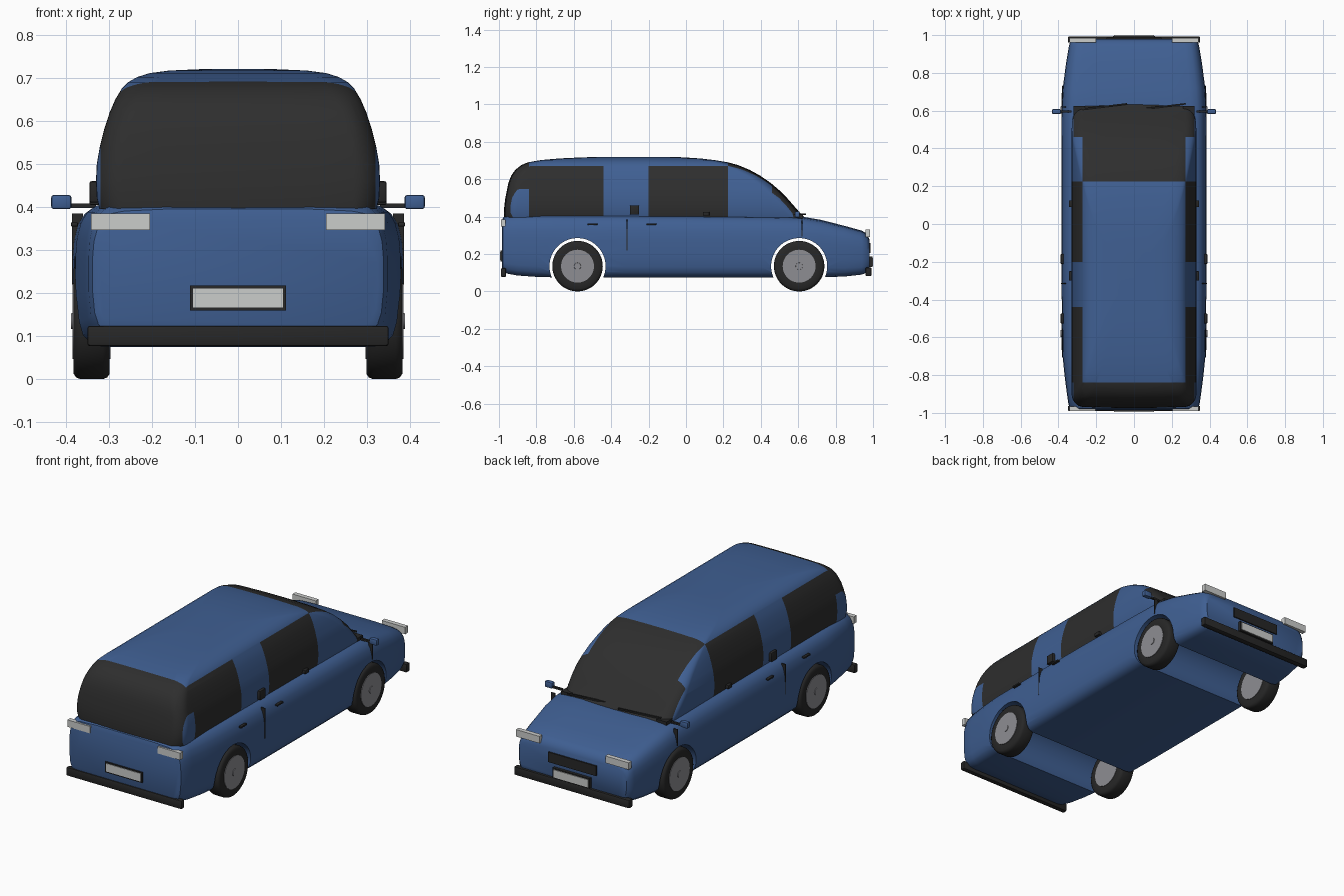
import bpy, bmesh, math
from mathutils import Vector, Matrix

if "Cube" in bpy.data.objects:
    bpy.data.objects.remove(bpy.data.objects["Cube"])


def mat(name, c):
    m = bpy.data.materials.new(name)
    m.diffuse_color = (*c, 1)
    m.use_nodes = True
    m.node_tree.nodes["Principled BSDF"].inputs["Base Color"].default_value = m.diffuse_color
    return m


BLUE = mat("blue_paint", (0.05, 0.115, 0.29))
GLASS = mat("dark_glass", (0.027, 0.027, 0.027))
BLACK = mat("black_trim", (0.02, 0.02, 0.02))
GREY = mat("rim_grey", (0.27, 0.27, 0.29))
LIGHT = mat("light_grey", (0.6, 0.61, 0.6))


def make(name, bm, mats, angle=40):
    bmesh.ops.recalc_face_normals(bm, faces=bm.faces)
    me = bpy.data.meshes.new(name)
    bm.to_mesh(me)
    bm.free()
    for m in mats:
        me.materials.append(m)
    ob = bpy.data.objects.new(name, me)
    bpy.context.collection.objects.link(ob)
    smooth(ob, angle)
    return ob


def smooth(ob, angle):
    bpy.ops.object.select_all(action='DESELECT')
    ob.select_set(True)
    bpy.context.view_layer.objects.active = ob
    bpy.ops.object.shade_smooth_by_angle(angle=math.radians(angle))


def loft(rings):
    bm = bmesh.new()
    vs = [[bm.verts.new(p) for p in r] for r in rings]
    n = len(vs[0])
    for a, b in zip(vs, vs[1:]):
        for i in range(n):
            j = (i + 1) % n
            bm.faces.new((a[i], a[j], b[j], b[i]))
    bm.faces.new(vs[0])
    bm.faces.new(vs[-1])
    return bm


def box(name, x, y, z, m, bevel=0.0):
    bm = bmesh.new()
    bmesh.ops.create_cube(bm, size=1)
    for v in bm.verts:
        v.co = [(a + b) / 2 + c * (b - a) for (a, b), c in zip((x, y, z), v.co)]
    if bevel:
        bmesh.ops.bevel(bm, geom=bm.edges[:], offset=bevel, segments=2, profile=0.5, affect='EDGES')
    return make(name, bm, [m])


def side_box(name, s, x, y, z, m, bevel=0.0):
    return box(name, tuple(sorted((s * x[0], s * x[1]))), y, z, m, bevel)


def spin(name, profile, centre, s, m, n=48):
    """Closed lathe about the x axis; profile holds (x, radius)."""
    rings = [[(s * (centre[0] + x), centre[1] + r * math.cos(2 * math.pi * i / n),
               centre[2] + r * math.sin(2 * math.pi * i / n)) for i in range(n)] for x, r in profile]
    return make(name, loft(rings), [m])


# Lower body: cross-sections along y (y, half width, bottom, top)
stations = [(-.985, .325, .12, .37), (-.978, .338, .105, .395), (-.955, .347, .095, .41),
            (-.9, .355, .085, .414), (-.8, .368, .078, .415), (-.7, .378, .075, .415),
            (-.3, .384, .075, .412), (0, .385, .075, .41), (.4, .384, .075, .405),
            (.62, .383, .075, .40), (.72, .377, .075, .383), (.85, .36, .08, .350),
            (.94, .345, .09, .325), (.965, .338, .1, .31), (.98, .325, .12, .28)]
section = [(.84, 0), (.91, .02), (.96, .08), (.985, .17), (1, .35), (1, .6), (.99, .74),
           (.965, .85), (.925, .92), (.87, .965), (.78, .985), (.5, 1)]
section = section + [(-x, z) for x, z in reversed(section)]
body = make("lower_body", loft([[(w * a, y, b + (t - b) * c) for a, c in section]
                                for y, w, b, t in stations]), [BLUE])

# Wheel arches cut right through the body
WHEELS = (-.58, .605)
for wy in WHEELS:
    cut = spin("arch_cutter", [(-.6, .15), (.6, .15)], (0, wy, .135), 1, BLUE, 64)
    cut.hide_render = True
    mod = body.modifiers.new("arch", 'BOOLEAN')
    mod.operation = 'DIFFERENCE'
    mod.solver = 'EXACT'
    mod.object = cut
    bpy.context.view_layer.objects.active = body
    bpy.ops.object.modifier_apply(modifier="arch")
    bpy.data.objects.remove(cut)
smooth(body, 40)

# Cabin: rounded outlines stacked in z (z, half width, rear y, front y)
layers = [(.395, .322, -.965, .62), (.42, .328, -.966, .595), (.46, .33, -.963, .56), (.50, .328, -.958, .525),
          (.54, .321, -.95, .485), (.58, .311, -.942, .438), (.62, .298, -.926, .38),
          (.65, .285, -.905, .325), (.675, .27, -.873, .265), (.69, .255, -.838, .21),
          (.702, .234, -.77, .14), (.711, .205, -.67, .06), (.717, .16, -.54, -.03),
          (.72, .09, -.4, -.12)]


def outline(z, w, y0, y1):
    r = min(.06, w * .5)
    pts = []
    for cx, cy, a0 in ((w - r, y1 - r, 0), (r - w, y1 - r, 90), (r - w, y0 + r, 180), (w - r, y0 + r, 270)):
        for k in range(9):
            a = math.radians(a0 + 90 * k / 8)
            pts.append((cx + r * math.cos(a), cy + r * math.sin(a)))
        if a0 in (0, 180):   # extra points across windscreen and rear window
            e = pts[-1]
            pts += [(e[0] * (1 - k / 3), e[1]) for k in range(1, 6)]
    out = []
    for x, y in pts:
        t = 1 - (x / w) ** 2
        bulge = .015 * t if y > y1 - r else (-.008 * t if y < y0 + r else 0)
        out.append((x, y + bulge, z))
    return out


bm = loft([outline(*l) for l in layers])
cuts = [((0, y, 0), (0, 1, 0)) for y in (-.84, -.44, -.2, .225, .46)]
cuts += [((x, 0, 0), (1, 0, 0)) for x in (-.319, -.272, .272, .319)] + [((0, 0, .683), (0, 0, 1))]
for co, no in cuts:
    bmesh.ops.bisect_plane(bm, geom=bm.verts[:] + bm.edges[:] + bm.faces[:], plane_co=co, plane_no=no, dist=1e-5)
for f in bm.faces:
    c = f.calc_center_median()
    x, y = abs(c.x), c.y
    side = x > .272 and c.z < .683 and (-.84 < y < -.44 or -.2 < y < .225)
    screen = (y > .225 and x < .272) or (y > .46 and x < .319)
    rear = y < -.84 and x < .319
    f.material_index = 1 if side or screen or rear else 0
make("cabin", bm, [BLUE, GLASS])

# Wheels, mirrors, handles, lamps on both sides
for s, tag in ((1, "right"), (-1, "left")):
    for wy, end in zip(WHEELS, ("rear", "front")):
        c = (.34, wy, .135)
        spin(f"{end}_{tag}_tyre", [(-.042, .10), (-.042, .122), (-.036, .131), (-.026, .135), (.026, .135),
                                   (.036, .131), (.042, .122), (.042, .10)], c, s, BLACK)
        spin(f"{end}_{tag}_rim", [(-.044, .088), (.045, .088)], c, s, GREY)
        spin(f"{end}_{tag}_hub_cap", [(.04, .02), (.048, .018)], c, s, GREY, 24)
    side_box(f"{tag}_mirror", s, (.387, .434), (.582, .608), (.395, .428), BLUE, .006)
    side_box(f"{tag}_mirror_arm", s, (.33, .39), (.59, .602), (.398, .408), BLACK)
    for y in (-.5, -.185):
        side_box(f"{tag}_door_handle", s, (.372, .388), (y - .026, y + .026), (.355, .364), BLACK, .002)
    side_box(f"{tag}_rear_door_seam", s, (.36, .3855), (-.317, -.313), (.22, .385), BLACK)
    side_box(f"{tag}_front_door_seam", s, (.36, .3840), (.618, .622), (.295, .385), BLACK)
    side_box(f"{tag}_window_catch", s, (.31, .345), (-.3, -.25), (.41, .46), BLACK, .005)
    side_box(f"{tag}_window_latch", s, (.31, .345), (.09, .125), (.405, .425), BLACK, .003)
    side_box(f"{tag}_cowl_corner", s, (.26, .32), (.57, .625), (.385, .41), BLACK)
    side_box(f"{tag}_tail_lamp", s, (.205, .342), (-.99, -.965), (.347, .385), LIGHT)
    side_box(f"{tag}_headlamp", s, (.20, .342), (.96, .985), (.292, .33), LIGHT)
    # Wiper lying along the foot of the windscreen
    ob = box(f"{tag}_wiper", (-.12, .12), (-.004, .004), (-.004, .004), BLACK)
    ob.location = (.155 if s > 0 else -.155, .622, .412)
    ob.rotation_euler = (0, 0, .12)

# Bumpers, number plates and grille
box("rear_bumper", (-.35, .35), (-.99, -.962), (.077, .124), BLACK, .006)
box("front_bumper", (-.35, .35), (.96, .992), (.082, .128), BLACK, .006)
box("rear_plate_frame", (-.112, .112), (-.991, -.975), (.16, .218), BLACK)
box("rear_plate", (-.105, .105), (-.994, -.98), (.167, .211), LIGHT)
box("front_plate_frame", (-.112, .112), (.97, .996), (.13, .186), BLACK)
box("front_plate", (-.105, .105), (.98, 1.0), (.137, .179), LIGHT)
box("grille", (-.145, .145), (.965, .987), (.205, .26), BLACK)
